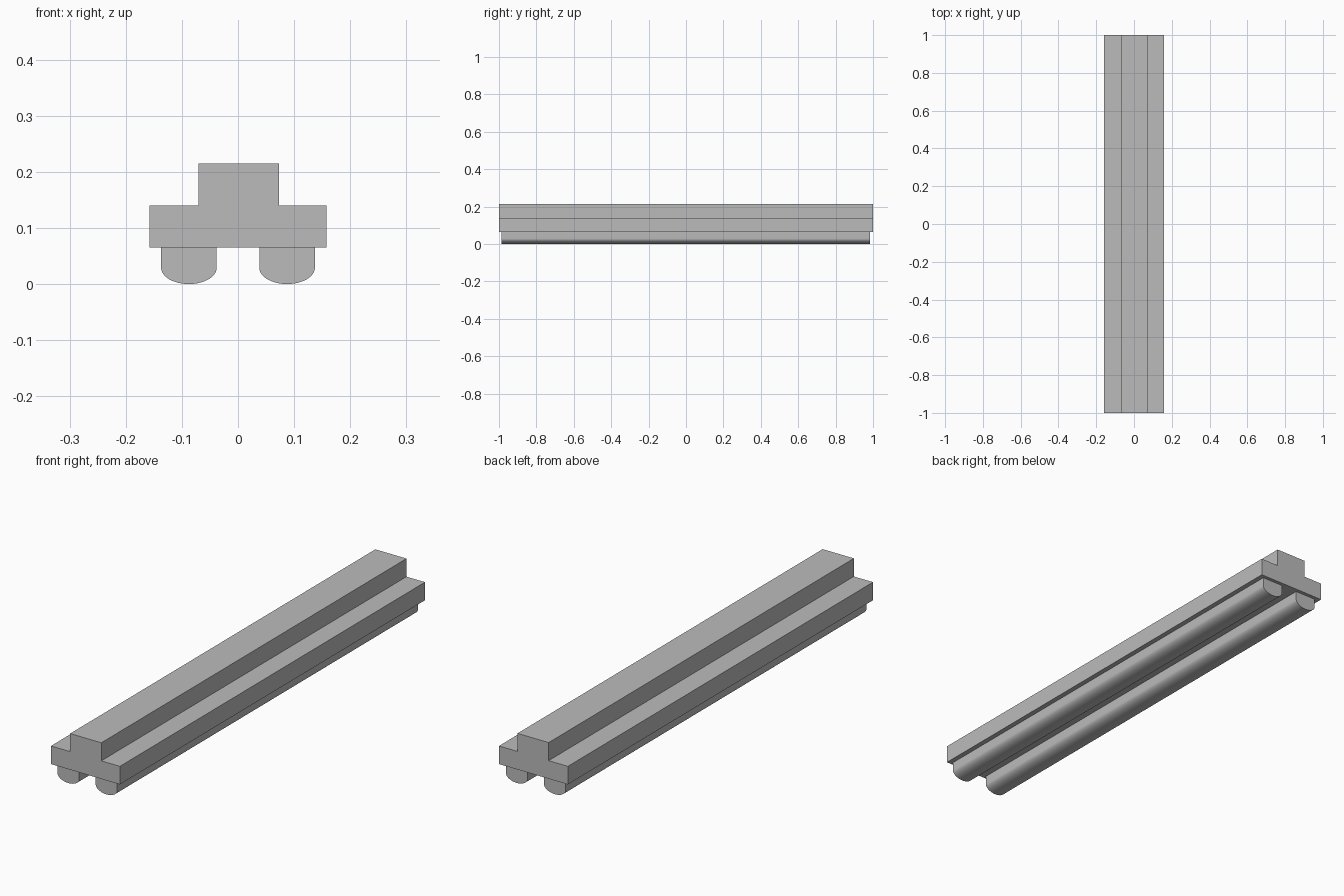
import bpy, bmesh, math

cube = bpy.data.objects.get("Cube")
if cube:
    bpy.data.objects.remove(cube, do_unlink=True)

grey = bpy.data.materials.new("light_grey")
grey.use_nodes = True
color = (0.5, 0.5, 0.5, 1)
grey.diffuse_color = color
grey.node_tree.nodes["Principled BSDF"].inputs["Base Color"].default_value = color


def extrude_profile(name, profile, y0, y1):
    """Extrude a counter-clockwise (x, z) outline along y."""
    bm = bmesh.new()
    face = bm.faces.new([bm.verts.new((x, y0, z)) for x, z in profile])
    result = bmesh.ops.extrude_face_region(bm, geom=[face], use_keep_orig=True)
    verts = [g for g in result["geom"] if isinstance(g, bmesh.types.BMVert)]
    bmesh.ops.translate(bm, verts=verts, vec=(0, y1 - y0, 0))
    bmesh.ops.recalc_face_normals(bm, faces=bm.faces)
    mesh = bpy.data.meshes.new(name)
    bm.to_mesh(mesh)
    bm.free()
    mesh.materials.append(grey)
    obj = bpy.data.objects.new(name, mesh)
    bpy.context.collection.objects.link(obj)
    return obj


# Stepped housing: wide tray with a narrower raised spine
half, bottom, step, top = 0.158, 0.065, 0.14, 0.215
spine_left, spine_right = 0.073, -0.07
extrude_profile("housing", [
    (-half, bottom), (half, bottom), (half, step), (spine_left, step),
    (spine_left, top), (spine_right, top), (spine_right, step), (-half, step),
], -1, 1)

# Two tubes underneath, straight sides with a rounded lower edge
radius, depth, segments = 0.0495, 0.029, 32
for side, label in ((1, "left"), (-1, "right")):
    centre = side * 0.0875
    arc = [(centre - radius * math.cos(math.pi * i / segments),
            depth - depth * math.sin(math.pi * i / segments))
           for i in range(segments + 1)]
    outline = arc + [(centre + radius, bottom), (centre - radius, bottom)]
    tube = extrude_profile(label + "_tube", outline, -0.987, 0.985)
    bpy.ops.object.select_all(action="DESELECT")
    tube.select_set(True)
    bpy.context.view_layer.objects.active = tube
    bpy.ops.object.shade_smooth_by_angle(angle=math.radians(30))
